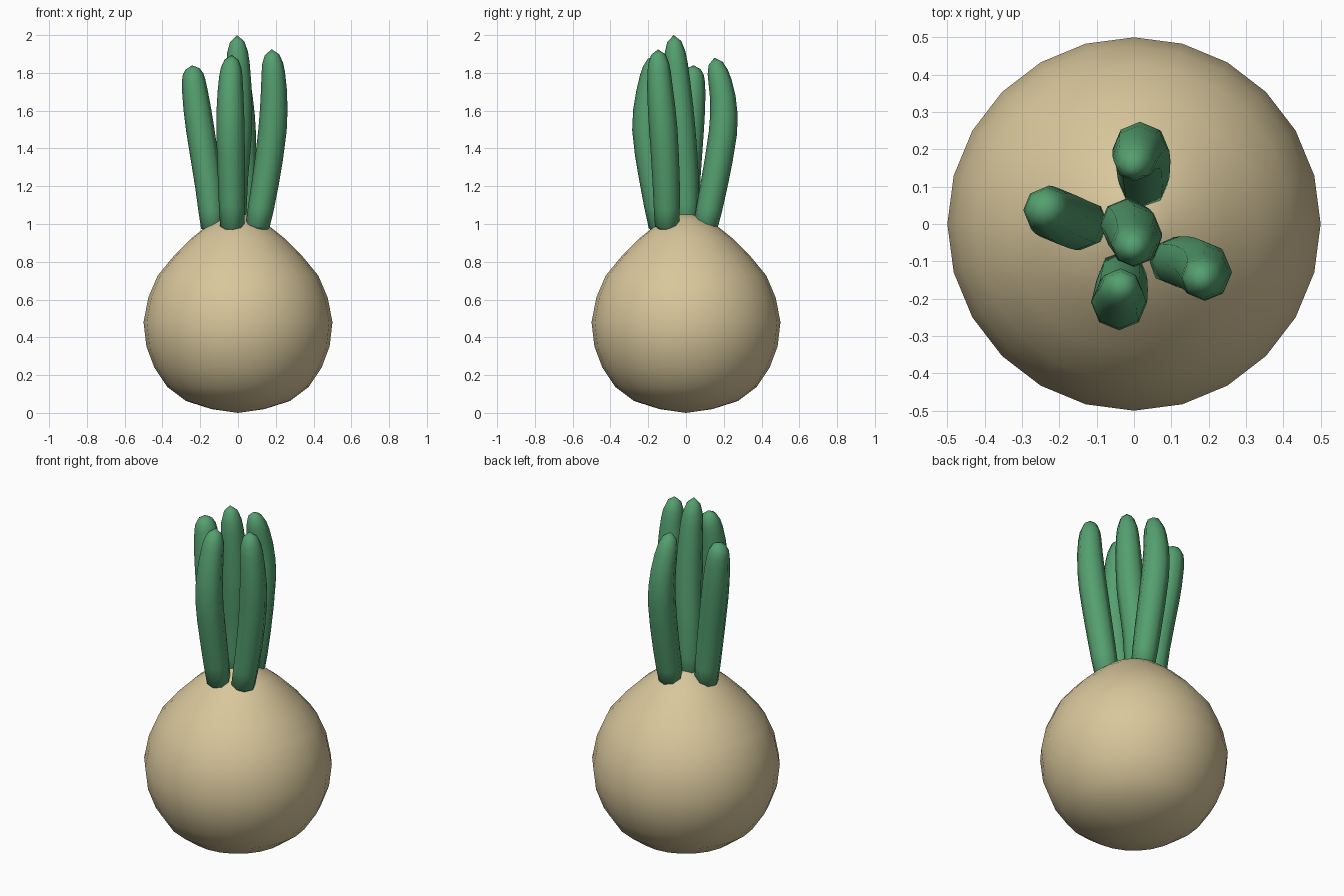
import bpy, bmesh, math
from mathutils import Vector

if "Cube" in bpy.data.objects:
    bpy.data.objects.remove(bpy.data.objects["Cube"])


def material(name, rgb):
    m = bpy.data.materials.new(name)
    m.diffuse_color = (*rgb, 1)
    m.use_nodes = True
    m.node_tree.nodes["Principled BSDF"].inputs["Base Color"].default_value = m.diffuse_color
    return m


def skin(name, rings, start, end, mat):
    """Closed smooth tube through rings of points, with a pole at each end."""
    bm = bmesh.new()
    loops = [[bm.verts.new(p) for p in r] for r in rings]
    a, b = bm.verts.new(start), bm.verts.new(end)
    n = len(loops[0])
    for i in range(n):
        j = (i + 1) % n
        bm.faces.new((a, loops[0][j], loops[0][i]))
        bm.faces.new((b, loops[-1][i], loops[-1][j]))
        for lo, hi in zip(loops, loops[1:]):
            bm.faces.new((lo[i], lo[j], hi[j], hi[i]))
    bmesh.ops.recalc_face_normals(bm, faces=bm.faces)
    for f in bm.faces:
        f.smooth = True
    me = bpy.data.meshes.new(name)
    bm.to_mesh(me)
    bm.free()
    me.materials.append(mat)
    ob = bpy.data.objects.new(name, me)
    bpy.context.collection.objects.link(ob)
    return ob


def circle(n):
    return [Vector((math.cos(math.tau * i / n), math.sin(math.tau * i / n), 0)) for i in range(n)]


def spline(pts, t):
    """Catmull-Rom point at t in 0..1."""
    p = [2 * pts[0] - pts[1]] + pts + [2 * pts[-1] - pts[-2]]
    s = t * (len(pts) - 1)
    k = min(int(s), len(pts) - 2)
    u = s - k
    a, b, c, d = p[k:k + 4]
    return 0.5 * (2 * b + (c - a) * u + (2 * a - 5 * b + 4 * c - d) * u**2 + (3 * b - a - 3 * c + d) * u**3)


cream = material("cream skin", (0.69, 0.57, 0.33))
green = material("leaf green", (0.09, 0.35, 0.16))

# Bulb: turned profile, 24 sides, drawn up to a blunt point
profile = [(0.14, 0.02), (0.275, 0.063), (0.375, 0.138), (0.443, 0.24), (0.485, 0.352),
           (0.5, 0.48), (0.475, 0.61), (0.425, 0.727), (0.338, 0.833), (0.245, 0.925),
           (0.17, 0.985), (0.095, 1.025)]
skin("bulb", [[v * r + Vector((0, 0, z)) for v in circle(24)] for r, z in profile],
     (0, 0, 0), (0, 0, 1.07), cream)

# Leaves: bent eight-sided stalks with rounded tips
leaves = {
    "left_leaf": [(-.13, 0, .965), (-.155, .002, 1.2), (-.2, .02, 1.5), (-.228, .035, 1.7), (-.243, .04, 1.84)],
    "front_leaf": [(-.03, -.13, .965), (-.035, -.178, 1.25), (-.04, -.21, 1.5), (-.04, -.195, 1.7), (-.033, -.16, 1.895)],
    "right_leaf": [(.1, -.1, .97), (.145, -.105, 1.22), (.183, -.12, 1.5), (.19, -.138, 1.72), (.178, -.148, 1.925)],
    "middle_leaf": [(-.025, 0, .97), (-.018, -.005, 1.25), (0, -.025, 1.5), (.002, -.045, 1.75), (-.005, -.065, 2.0)],
    "back_leaf": [(.025, .1, .97), (.025, .147, 1.2), (.02, .195, 1.48), (.01, .195, 1.67), (-.005, .15, 1.88)],
}
sections = [(0, .04), (.02, .064), (.12, .069), (.25, .072), (.37, .074), (.5, .075), (.62, .073),
            (.75, .068), (.85, .062), (.91, .055), (.965, .038)]
for name, coords in leaves.items():
    pts = [Vector(c) for c in coords]
    rings = []
    for t, r in sections:
        tangent = spline(pts, min(t + .02, 1)) - spline(pts, max(t - .02, 0))
        q = Vector((0, 0, 1)).rotation_difference(tangent)
        rings.append([spline(pts, t) + q @ (v * r) for v in circle(8)])
    skin(name, rings, pts[0], pts[-1], green)
